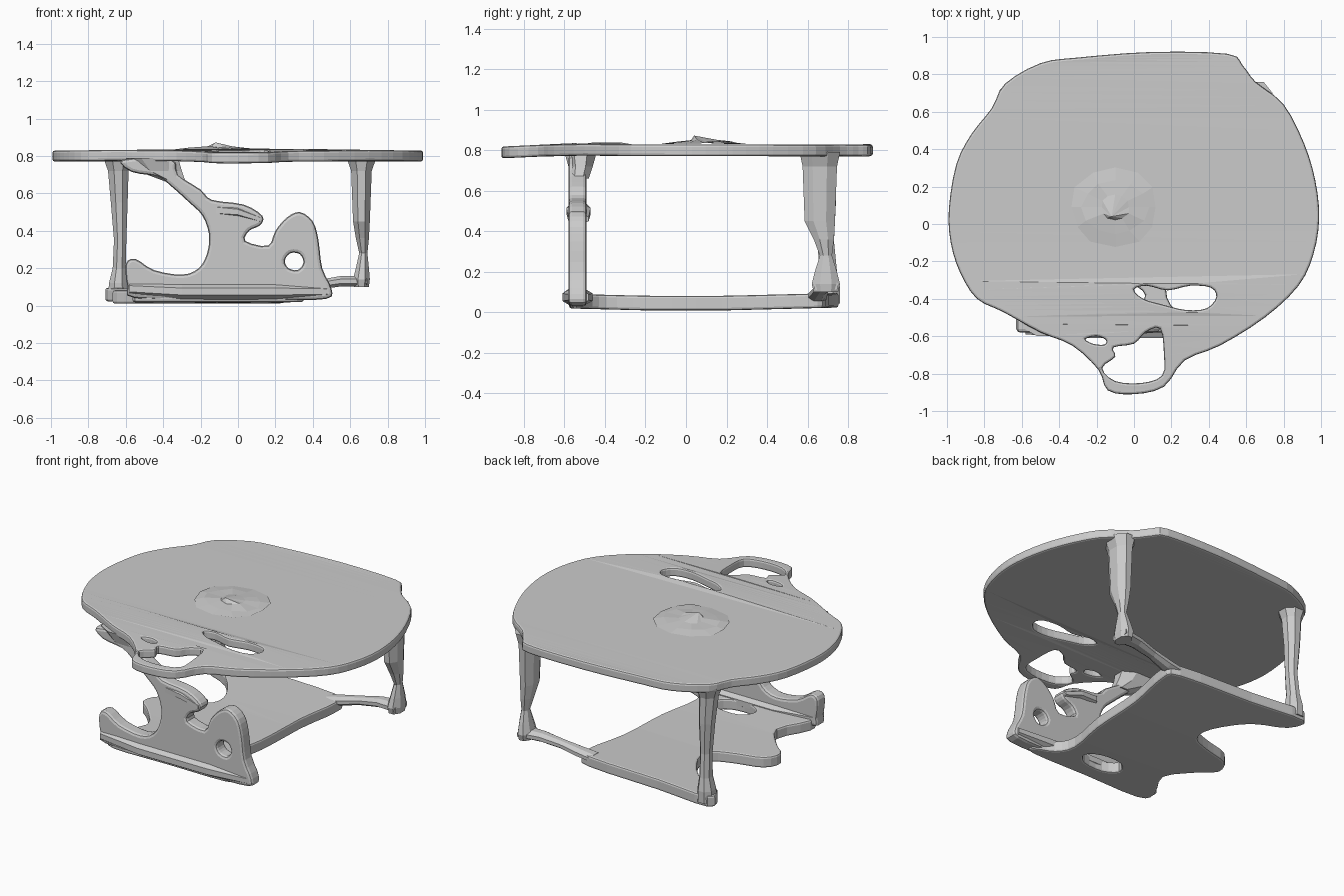
import bpy, bmesh, math, random
from mathutils import Vector

if "Cube" in bpy.data.objects:
    bpy.data.objects.remove(bpy.data.objects["Cube"])

random.seed(4)


def smooth_loop(pts, n=3):
    """Closed Catmull-Rom loop through a few 2D points."""
    out, m = [], len(pts)
    for i in range(m):
        p0, p1, p2, p3 = (Vector(pts[(i + k) % m]) for k in (-1, 0, 1, 2))
        for s in range(n):
            t = s / n
            out.append(0.5 * (2 * p1 + (p2 - p0) * t + (2 * p0 - 5 * p1 + 4 * p2 - p3) * t * t
                              + (3 * p1 - p0 - 3 * p2 + p3) * t ** 3))
    return out


def slab(name, loops, half, bevel, loc, rot=(0, 0, 0), warp=None):
    """Filled outline with holes, thickened and given a rounded rim."""
    cu = bpy.data.curves.new(name + "_outline", 'CURVE')
    cu.dimensions = '2D'
    cu.fill_mode = 'BOTH'
    cu.extrude = half - bevel
    cu.bevel_depth = bevel
    cu.bevel_resolution = 1
    cu.offset = -bevel
    for pts in loops:
        pts = smooth_loop(pts)
        sp = cu.splines.new('POLY')
        sp.points.add(len(pts) - 1)
        for p, q in zip(sp.points, pts):
            p.co = (q.x, q.y, 0, 1)
        sp.use_cyclic_u = True
    tmp = bpy.data.objects.new(name + "_tmp", cu)
    bpy.context.collection.objects.link(tmp)
    bpy.context.view_layer.update()
    me = bpy.data.meshes.new_from_object(tmp.evaluated_get(bpy.context.evaluated_depsgraph_get()))
    bpy.data.objects.remove(tmp)
    bm = bmesh.new()
    bm.from_mesh(me)
    bmesh.ops.remove_doubles(bm, verts=bm.verts, dist=0.0005)
    if warp:
        for v in bm.verts:
            v.co.z += warp(v.co)
    bm.to_mesh(me)
    bm.free()
    for p in me.polygons:
        p.use_smooth = False
    ob = bpy.data.objects.new(name, me)
    ob.location, ob.rotation_euler = loc, rot
    bpy.context.collection.objects.link(ob)
    return ob


def loft(name, sections, axis='Z', sides=8):
    """Rounded-box cross sections (x, y, z, half_a, half_b) joined end to end."""
    bm = bmesh.new()
    rings = []
    for x, y, z, a, b in sections:
        ring = []
        for i in range(sides):
            t = 2 * math.pi * (i + 0.5) / sides
            c, s = math.cos(t) * 1.08, math.sin(t) * 1.08
            off = (a * c, b * s, 0) if axis == 'Z' else (0, a * c, b * s)
            ring.append(bm.verts.new((x + off[0], y + off[1], z + off[2])))
        rings.append(ring)
    for r, q in zip(rings, rings[1:]):
        for i in range(sides):
            j = (i + 1) % sides
            bm.faces.new((r[i], r[j], q[j], q[i]))
    bm.faces.new(rings[0])
    bm.faces.new(rings[-1])
    bmesh.ops.recalc_face_normals(bm, faces=bm.faces)
    me = bpy.data.meshes.new(name)
    bm.to_mesh(me)
    bm.free()
    ob = bpy.data.objects.new(name, me)
    bpy.context.collection.objects.link(ob)
    return ob


# Table top: worn round slab with three openings near the front
top_edge = [(-.99, .08), (-.95, .32), (-.87, .48), (-.76, .62), (-.69, .75), (-.5, .86), (-.3, .89),
            (.1, .92), (.5, .91), (.58, .85), (.65, .76), (.8, .64), (.91, .43), (.97, .23), (.99, .03),
            (.96, -.16), (.88, -.33), (.7, -.5), (.46, -.65), (.27, -.73), (.16, -.87), (0, -.91),
            (-.14, -.89), (-.19, -.78), (-.33, -.65), (-.5, -.58), (-.7, -.47), (-.84, -.4),
            (-.93, -.26), (-.98, -.1)]
slot = [(.0, -.35), (.07, -.33), (.18, -.355), (.3, -.33), (.41, -.34), (.44, -.39), (.39, -.45),
        (.28, -.46), (.15, -.43), (.05, -.4)]
notch = [(-.11, -.66), (.0, -.64), (.06, -.58), (.14, -.56), (.16, -.7), (.15, -.81), (.04, -.85),
         (-.1, -.84), (-.17, -.77), (-.1, -.71)]
chip = [(-.26, -.615), (-.2, -.6), (-.15, -.62), (-.16, -.645), (-.22, -.64)]
slab("table_top", [top_edge, slot, notch, chip], .029, .012, (0, 0, .811),
     warp=lambda c: -.012 * (c.x ** 2 + c.y ** 2) - .03 * max(0, -c.y - .5))

# Ragged low mound at the middle of the top
bm = bmesh.new()
peak = bm.verts.new((-.12, .04, .872))
rings = []
for rad, z in ((.08, .848), (.17, .842), (.25, .834)):
    rings.append([bm.verts.new((-.1 + rad * random.uniform(.85, 1.1) * math.cos(2 * math.pi * i / 12),
                                .09 + .85 * rad * math.sin(2 * math.pi * i / 12),
                                z + random.uniform(-.005, .004))) for i in range(12)])
for i in range(12):
    j = (i + 1) % 12
    bm.faces.new((peak, rings[0][i], rings[0][j]))
    for a, b in zip(rings, rings[1:]):
        bm.faces.new((a[i], b[i], b[j], a[j]))
mound = bpy.data.meshes.new("top_mound")
bm.to_mesh(mound)
bm.free()
bpy.context.collection.objects.link(bpy.data.objects.new("top_mound", mound))

# Lower shelf with lobed left side and an opening behind the front panel
shelf = [(-.68, .75), (-.3, .72), (.22, .69), (.29, .6), (.24, .3), (.22, -.07), (.17, -.34),
         (.22, -.46), (.34, -.52), (.3, -.57), (-.1, -.57), (-.5, -.57), (-.56, -.48), (-.46, -.28),
         (-.57, -.12), (-.67, -.02), (-.62, .09), (-.45, .14), (-.32, .2), (-.32, .33),
         (-.46, .52), (-.66, .62)]
shelf_gap = [(-.22, -.4), (-.16, -.32), (-.02, -.32), (.06, -.38), (.0, -.45), (-.14, -.46)]
slab("lower_shelf", [shelf, shelf_gap], .036, .012, (0, 0, .058),
     warp=lambda c: -.012 + .025 * max(0, abs(c.y) - .2))

# Upright front panel with branching strut and small eyelet
panel = [(-.6, .22), (-.55, .25), (-.45, .19), (-.3, .165), (-.21, .2), (-.165, .28), (-.155, .38),
         (-.19, .48), (-.26, .55), (-.36, .64), (-.43, .69), (-.57, .715), (-.62, .78), (-.36, .785),
         (-.32, .7), (-.2, .62), (-.14, .565), (.03, .54), (.13, .48), (.12, .43), (.06, .4),
         (.04, .345), (.16, .32), (.2, .4), (.26, .47), (.33, .5), (.4, .45), (.43, .35), (.45, .2),
         (.5, .09), (.47, .035), (.2, .03), (-.1, .03), (-.55, .04), (-.59, .1)]
eye = [(.25, .24), (.28, .28), (.33, .275), (.35, .23), (.32, .19), (.27, .2)]
slab("front_panel", [panel, eye], .045, .018, (0, -.535, 0), (math.pi / 2, 0, 0))

# Thicker sill, ledge and strut head on the front panel
loft("panel_sill", [(-.58, -.54, .09, .05, .04), (-.3, -.535, .075, .075, .045),
                    (.2, -.535, .075, .075, .045), (.48, -.53, .075, .05, .035)], 'X')
loft("panel_ledge", [(-.12, -.53, .51, .05, .04), (0, -.53, .5, .06, .035), (.12, -.53, .46, .05, .025)], 'X')
loft("strut_head", [(-.33, -.53, .66, .05, .05), (-.42, -.52, .72, .12, .06), (-.46, -.52, .79, .14, .08)])

# Back legs
loft("left_back_leg", [(-.64, .68, .79, .08, .08), (-.64, .68, .72, .055, .06), (-.635, .69, .55, .045, .05),
                       (-.63, .69, .35, .033, .04), (-.635, .7, .2, .035, .045), (-.64, .7, .12, .05, .06),
                       (-.64, .7, .045, .055, .06)])
loft("right_back_leg", [(.66, .66, .79, .08, .1), (.66, .66, .72, .055, .085), (.66, .66, .45, .045, .075),
                        (.665, .68, .36, .035, .05), (.67, .69, .28, .022, .03), (.665, .69, .2, .035, .055),
                        (.66, .69, .14, .045, .07), (.66, .69, .1, .04, .06)])

# Arm joining the right foot to the shelf
loft("foot_arm", [(.69, .69, .13, .06, .03), (.55, .68, .13, .045, .028), (.42, .665, .11, .035, .025),
                  (.3, .65, .085, .045, .028), (.2, .64, .07, .05, .025)], 'X')
